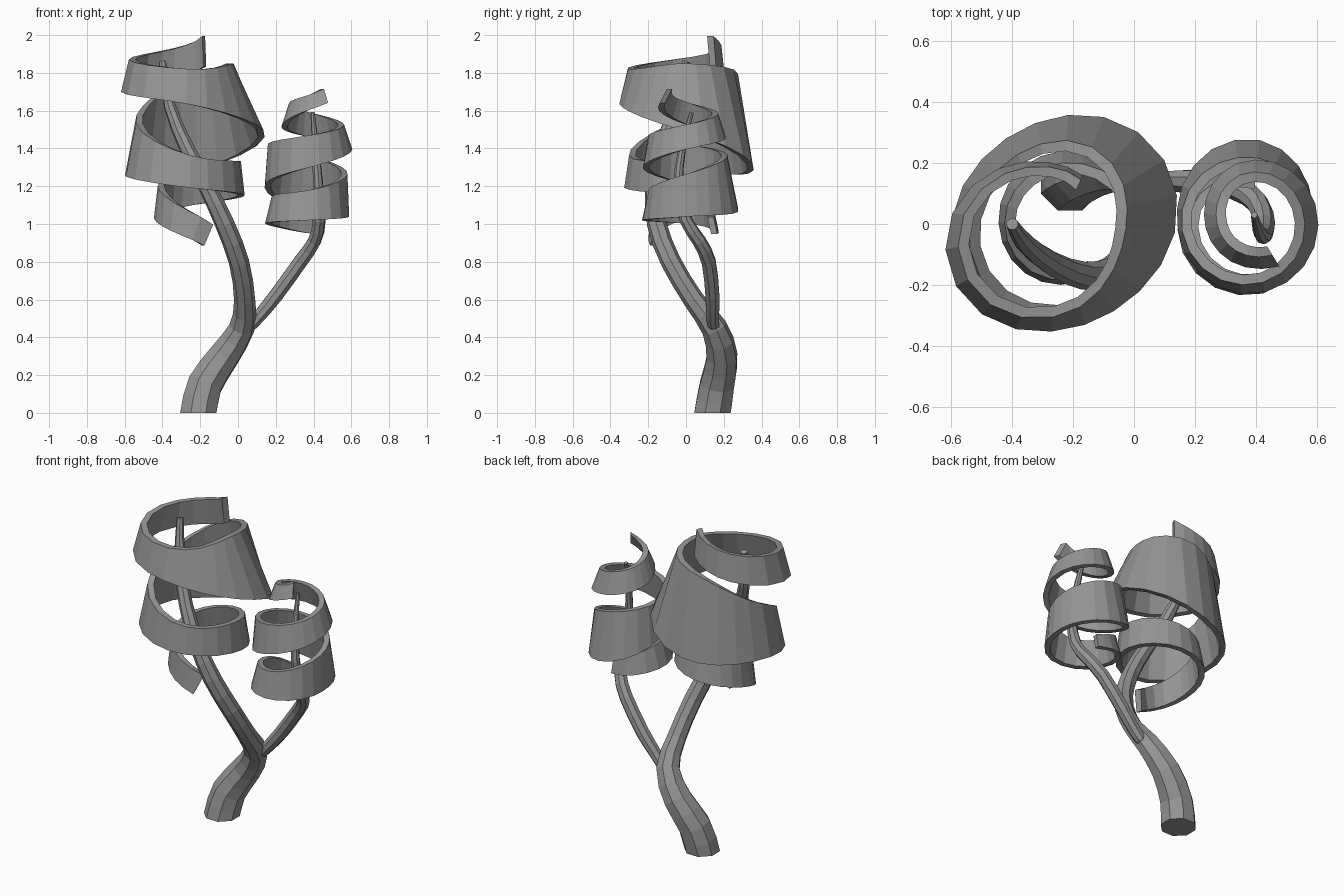
import bpy
from math import sin, cos, pi, floor
from mathutils import Vector

if "Cube" in bpy.data.objects:
    bpy.data.objects.remove(bpy.data.objects["Cube"])

# Dark grey used by every part
grey = bpy.data.materials.new("dark_grey")
grey.diffuse_color = (0.3, 0.3, 0.3, 1)
grey.use_nodes = True
grey.node_tree.nodes["Principled BSDF"].inputs["Base Color"].default_value = grey.diffuse_color


def make_object(name, verts, faces):
    mesh = bpy.data.meshes.new(name)
    mesh.from_pydata(verts, [], faces)
    mesh.validate()
    mesh.materials.append(grey)
    obj = bpy.data.objects.new(name, mesh)
    bpy.context.collection.objects.link(obj)
    return obj


def loft(name, rings):
    """Skin a list of equal vertex rings and cap both ends."""
    n = len(rings[0])
    verts = [v for r in rings for v in r]
    faces = [list(range(n))[::-1], [len(verts) - n + i for i in range(n)]]
    for k in range(len(rings) - 1):
        for i in range(n):
            j = (i + 1) % n
            faces.append((k * n + i, k * n + j, (k + 1) * n + j, (k + 1) * n + i))
    return make_object(name, verts, faces)


def smooth_key(keys, t):
    """Catmull-Rom interpolation through equally spaced keys."""
    last = len(keys) - 1
    k = max(0, min(last - 1, floor(t)))
    f = t - k
    p0, p1, p2, p3 = (keys[max(0, min(last, k + d))] for d in (-1, 0, 1, 2))
    return [0.5 * (2 * b + (c - a) * f + (2 * a - 5 * b + 4 * c - d) * f * f
                   + (3 * b - a - 3 * c + d) * f ** 3)
            for a, b, c, d in zip(p0, p1, p2, p3)]


def stem(name, path, sides=8, steps=2):
    """Tapered tube through (x, y, z, radius) points."""
    pts = [smooth_key(path, i / steps) for i in range((len(path) - 1) * steps + 1)]
    centres = [Vector(p[:3]) for p in pts]
    tangent, side, rings = Vector((0, 0, 1)), Vector((1, 0, 0)), []
    for i, c in enumerate(centres):
        if i:
            new = (centres[min(i + 1, len(pts) - 1)] - centres[i - 1]).normalized()
            side = tangent.rotation_difference(new) @ side
            tangent = new
        other = tangent.cross(side)
        rings.append([c + pts[i][3] * (side * cos(a) + other * sin(a))
                      for a in (2 * pi * (s + 0.5) / sides for s in range(sides))])
    return loft(name, rings)


def ribbon(name, centre, start_angle, turn, keys, t0, t1, thick,
           stretch=0.0, lean=0.0, per_quarter=5):
    """Spiral band; one key per quarter turn: bottom radius, bottom z, top radius, top z.
    stretch makes the upper coil oval along the diagonal, lean slants the lower end."""
    count = round((t1 - t0) * per_quarter)
    rings = []
    for i in range(count + 1):
        t = t0 + (t1 - t0) * i / count
        t_top = t - lean * max(0, 1 - i / 4)
        rb, zb = smooth_key(keys, t)[:2]
        rt, zt = smooth_key(keys, t_top)[2:]
        section = [(rb, zb, t), (rt, zt, t_top), (rt - thick, zt, t_top), (rb - thick, zb, t)]
        if turn > 0:
            section.reverse()
        ring = []
        for r, z, u in section:
            a = start_angle + turn * u * pi / 2
            r *= 1 + stretch * max(0, min(1, (u - 3) / 4)) * sin(2 * a)
            ring.append((centre[0] + r * cos(a), centre[1] + r * sin(a), z))
        rings.append(ring)
    return loft(name, rings)


# Main trunk, leaning into the left crown
stem("trunk", [
    (-0.21, 0.14, 0, 0.104), (-0.175, 0.165, 0.15, 0.098), (-0.075, 0.19, 0.3, 0.086),
    (0.02, 0.15, 0.45, 0.07), (0.035, 0.04, 0.6, 0.056), (0.005, -0.08, 0.8, 0.054),
    (-0.07, -0.155, 1.0, 0.052), (-0.165, -0.17, 1.2, 0.046), (-0.27, -0.13, 1.4, 0.04),
    (-0.36, -0.06, 1.62, 0.032), (-0.4, 0.0, 1.86, 0.02)])

# Side branch, rising into the right crown
stem("side_branch", [
    (0.05, 0.15, 0.44, 0.03), (0.11, 0.14, 0.51, 0.036), (0.20, 0.14, 0.62, 0.04),
    (0.33, 0.12, 0.8, 0.04), (0.405, 0.07, 0.91, 0.037), (0.43, 0.0, 1.02, 0.034),
    (0.425, -0.04, 1.2, 0.027), (0.41, -0.02, 1.4, 0.02), (0.395, 0.03, 1.59, 0.011)])

# Large foliage ribbon, clockwise upward
ribbon("large_crown_ribbon", (-0.24, 0.0), 0, -1, [
    (0.20, 0.77, 0.185, 0.92), (0.20, 0.915, 0.185, 1.06),
    (0.205, 1.03, 0.185, 1.20), (0.24, 1.10, 0.20, 1.28),
    (0.275, 1.15, 0.255, 1.33), (0.325, 1.19, 0.30, 1.36), (0.36, 1.26, 0.30, 1.57),
    (0.355, 1.28, 0.275, 1.79), (0.38, 1.49, 0.215, 1.85), (0.35, 1.63, 0.30, 1.82),
    (0.37, 1.71, 0.33, 1.88), (0.195, 1.80, 0.18, 1.96), (0.12, 1.92, 0.10, 2.09)],
    0.8, 11.27, 0.035, stretch=0.075, lean=0.2)

# Small foliage ribbon, counter-clockwise upward
ribbon("small_crown_ribbon", (0.38, 0.02), pi / 2, 1, [
    (0.15, 0.95, 0.13, 1.04), (0.235, 1.00, 0.20, 1.14), (0.255, 1.02, 0.22, 1.18),
    (0.21, 1.04, 0.20, 1.27), (0.26, 1.07, 0.20, 1.36), (0.24, 1.20, 0.225, 1.42),
    (0.25, 1.30, 0.22, 1.47), (0.225, 1.40, 0.18, 1.53), (0.19, 1.46, 0.15, 1.59),
    (0.15, 1.52, 0.11, 1.64), (0.165, 1.605, 0.125, 1.685), (0.23, 1.70, 0.18, 1.77)],
    -0.1, 10.35, 0.033)
